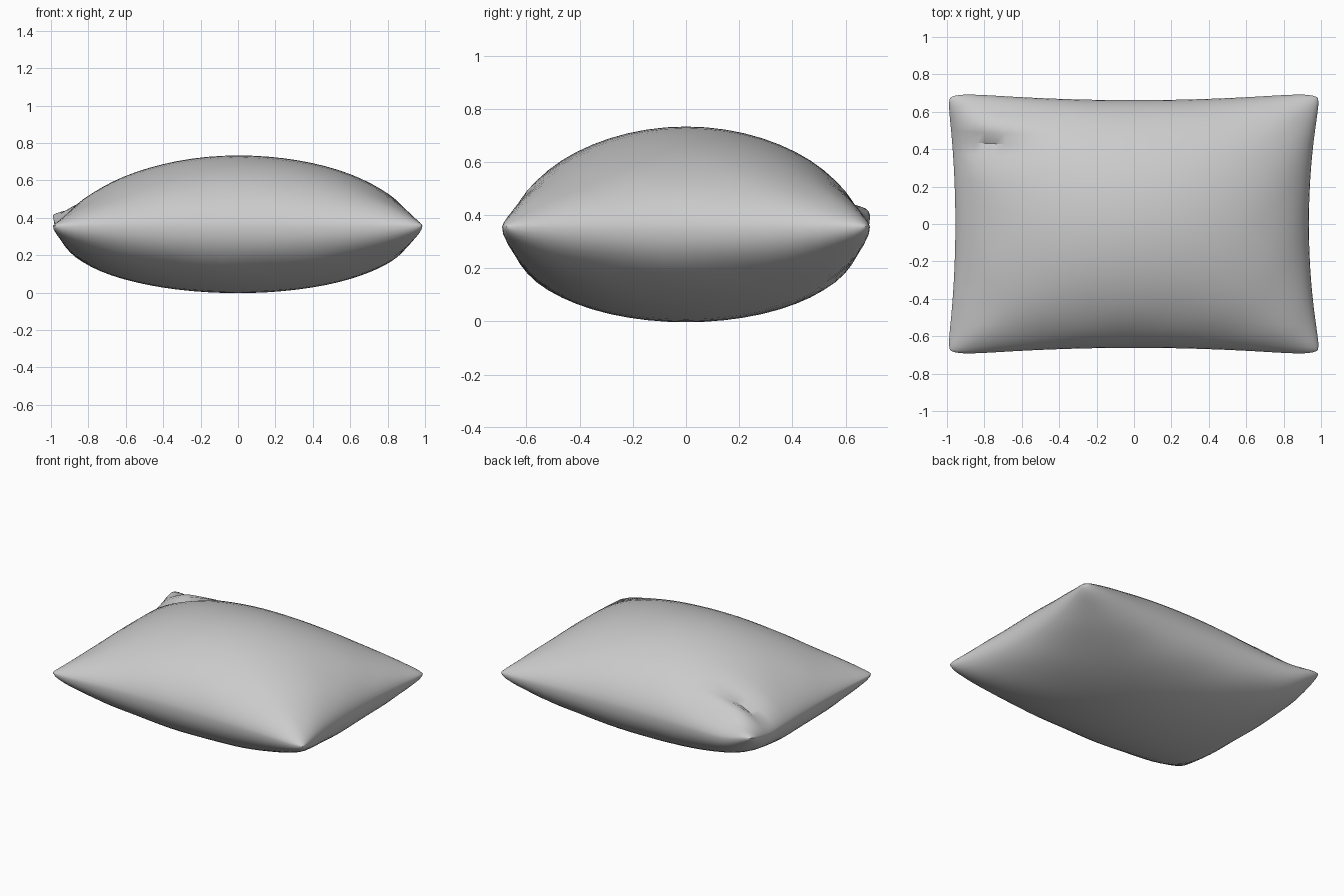
import bpy, bmesh, math

cube = bpy.data.objects.get("Cube")
if cube:
    bpy.data.objects.remove(cube, do_unlink=True)

# Cloth material
cloth = bpy.data.materials.new("light_grey_cloth")
cloth.use_nodes = True
GREY = (0.6, 0.6, 0.6, 1.0)
cloth.diffuse_color = GREY
cloth.node_tree.nodes["Principled BSDF"].inputs["Base Color"].default_value = GREY


def bell(d, width):
    return math.exp(-(d / width) ** 2)


def dome(t, power):
    return max(0.0, 1 - t * t) ** power


def pillow_point(u, v, top):
    """Map the unit square (u, v in -1..1) to a point of the upper or lower panel."""
    # Outline: sides bow inward, corners are clipped
    half_x = 0.955 if u < 0 else 0.935
    clip = 0.03 * abs(u * v) ** 14
    x = u * (half_x + (1 - half_x) * v * v + 0.01 * abs(v) ** 8 - clip)
    y = v * (0.662 + 0.045 * u * u - clip)

    # Seam height, with the back right corner turned up
    z = 0.345 + 0.013 * u * u * v * v
    z += 0.06 * bell(math.hypot(x + 1, y - 0.7), 0.17)

    # Stuffed panels
    edge = min(1.0, 6 * (1 - abs(u))) * min(1.0, 6 * (1 - abs(v)))
    pucker = edge * max(abs(u), abs(v)) ** 6
    if top:
        z += 0.388 * dome(u, 0.66 if u < 0 else 0.56) * dome(v, 0.58)
        # Hip ridges running into the front corners and back left corner
        z += 0.03 * edge * bell(abs(u) - abs(v), 0.12) * abs(u * v) ** 4
        # Fold beside the turned-up corner
        fade = edge * max(0.0, min(1.0, (-0.45 - x) / 0.3))
        z += fade * (0.03 * bell(y - 0.52, 0.06) - 0.035 * bell(y - 0.41, 0.05))
        z += 0.008 * pucker * math.sin(13 * x + 2) * math.cos(15 * y)
    else:
        z -= 0.348 * dome(u, 0.46) * dome(v, 0.45)
        z += 0.008 * pucker * math.sin(12 * x) * math.cos(14 * y + 1)
    return x, y, z


def add_panel(bm, top, nx=36, ny=28):
    """One cloth panel, with rows packed closer together near the seam."""
    def spread(i, n):
        return math.sin((i / n - 0.5) * math.pi)
    rows = [[bm.verts.new(pillow_point(spread(i, nx), spread(j, ny), top))
             for i in range(nx + 1)] for j in range(ny + 1)]
    for j in range(ny):
        for i in range(nx):
            quad = [rows[j][i], rows[j][i + 1], rows[j + 1][i + 1], rows[j + 1][i]]
            bm.faces.new(quad if top else quad[::-1])


# Two panels welded along the seam
bm = bmesh.new()
add_panel(bm, True)
add_panel(bm, False)
bmesh.ops.remove_doubles(bm, verts=bm.verts, dist=0.0005)
bmesh.ops.recalc_face_normals(bm, faces=bm.faces)
mesh = bpy.data.meshes.new("pillow")
bm.to_mesh(mesh)
bm.free()
mesh.materials.append(cloth)

pillow = bpy.data.objects.new("pillow", mesh)
bpy.context.collection.objects.link(pillow)
bpy.ops.object.select_all(action='DESELECT')
pillow.select_set(True)
bpy.context.view_layer.objects.active = pillow
bpy.ops.object.shade_smooth_by_angle(angle=math.radians(40))
